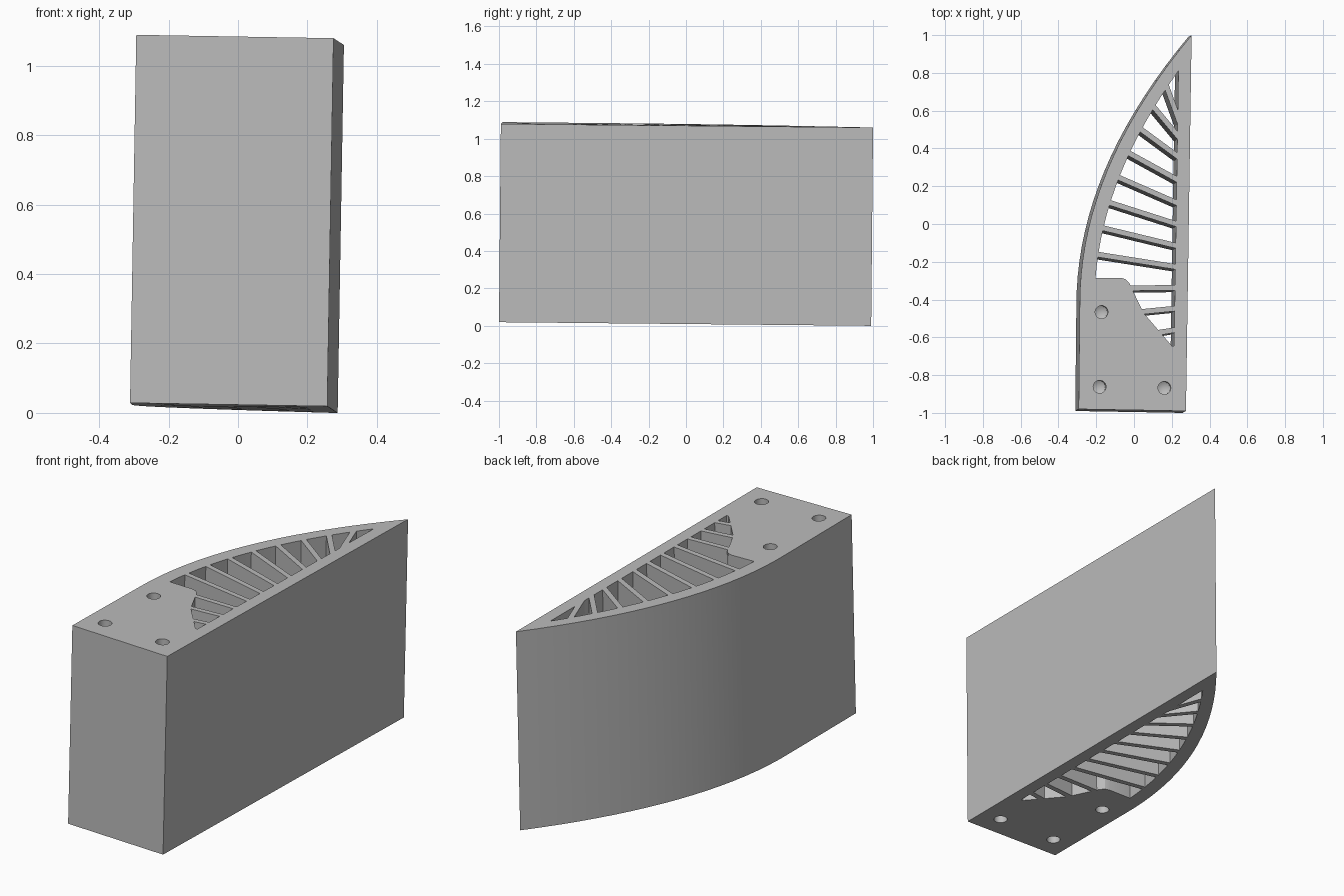
import bpy
import bmesh
from math import cos, sin, tau
from mathutils import Matrix, Vector

HEIGHT = 1.06
START, TIP = -0.42, 1.0   # where the curved side begins and ends

cube = bpy.data.objects.get("Cube")
if cube:
    bpy.data.objects.remove(cube, do_unlink=True)

grey = bpy.data.materials.new("plain grey")
grey.use_nodes = True
grey.diffuse_color = (0.5, 0.5, 0.5, 1)
grey.node_tree.nodes["Principled BSDF"].inputs["Base Color"].default_value = (0.5, 0.5, 0.5, 1)


def prism(name, points, bottom, top):
    """Extrude a flat outline between two heights."""
    bm = bmesh.new()
    face = bm.faces.new([bm.verts.new((x, y, bottom)) for x, y in points])
    out = bmesh.ops.extrude_face_region(bm, geom=[face])
    moved = [v for v in out["geom"] if isinstance(v, bmesh.types.BMVert)]
    bmesh.ops.translate(bm, verts=moved, vec=(0, 0, top - bottom))
    bmesh.ops.recalc_face_normals(bm, faces=bm.faces)
    mesh = bpy.data.meshes.new(name)
    bm.to_mesh(mesh)
    bm.free()
    mesh.materials.append(grey)
    obj = bpy.data.objects.new(name, mesh)
    bpy.context.collection.objects.link(obj)
    return obj


def subtract(target, cutter):
    """Cut one object from another and discard the cutter."""
    cutter.hide_render = True
    mod = target.modifiers.new("cut", "BOOLEAN")
    mod.operation, mod.solver, mod.object = "DIFFERENCE", "EXACT", cutter
    bpy.context.view_layer.objects.active = target
    bpy.ops.object.modifier_apply(modifier=mod.name)
    bpy.data.objects.remove(cutter, do_unlink=True)


def curve_x(y):
    """Curved outer side."""
    return -0.287 + 0.592 * (max(y - START, 0) / (TIP - START)) ** 2


def curve(y0, y1, steps, inset=0):
    ys = [y0 + (y1 - y0) * i / steps for i in range(steps + 1)]
    return [(curve_x(y) + inset, y) for y in ys]


# Solid body
body = prism("curved_block",
             [(-0.293, -0.98), (0.275, -0.99)] + curve(TIP, START, 18), 0, HEIGHT)

# Open pocket that follows the curved side, with a rounded step at its lower end
step = [(-0.07, -0.285), (-0.045, -0.292), (-0.025, -0.312), (-0.01, -0.345),
        (0.05, -0.47), (0.2, -0.645), (0.212, -0.645)]
pocket = prism("pocket_cutter",
               curve(0.81, -0.285, 16, 0.078) + step, -0.1, HEIGHT + 0.1)

# Ribs left standing across the pocket: left end, right end
ribs = [((-0.20, -0.16), (0.21, -0.225)), ((-0.17, -0.02), (0.215, -0.113)),
        ((-0.135, 0.115), (0.215, 0.003)), ((-0.09, 0.25), (0.22, 0.115)),
        ((-0.035, 0.38), (0.22, 0.24)), ((0.025, 0.51), (0.225, 0.363)),
        ((0.10, 0.625), (0.225, 0.475)), ((0.17, 0.735), (0.23, 0.57)),
        ((-0.01, -0.34), (0.21, -0.337)), ((0.06, -0.463), (0.21, -0.448)),
        ((0.13, -0.575), (0.21, -0.562))]
for left, right in ribs:
    a, b = Vector(left), Vector(right)
    along = (b - a).normalized()
    side = Vector((-along.y, along.x)) * 0.014
    a, b = a - along * 0.06, b + along * 0.06
    subtract(pocket, prism("rib_cutter", [a - side, b - side, b + side, a + side],
                           -0.2, HEIGHT + 0.2))
subtract(body, pocket)

# Blind screw holes with conical ends in both end faces
DEPTH = 0.25
for x, y in [(-0.172, -0.466), (-0.182, -0.862), (0.161, -0.868)]:
    ring = [(x + 0.034 * cos(tau * i / 24), y + 0.034 * sin(tau * i / 24)) for i in range(24)]
    for low, high, end in [(-0.1, DEPTH, DEPTH), (HEIGHT - DEPTH, HEIGHT + 0.1, HEIGHT - DEPTH)]:
        hole = prism("hole_cutter", ring, low, high)
        bm = bmesh.new()
        bm.from_mesh(hole.data)
        cap = [f for f in bm.faces if len(f.verts) > 4
               and abs(f.calc_center_median().z - end) < 0.001]
        poke = bmesh.ops.poke(bm, faces=cap)
        for v in poke["verts"]:
            v.co.z += 0.02 if end == DEPTH else -0.02
        bm.to_mesh(hole.data)
        bm.free()
        subtract(body, hole)

# Slight lean of the whole block
body.data.transform(Matrix(((1, 0, 0.017, -0.018),
                            (0, 1, 0.0095, -0.01),
                            (-0.0172, -0.0095, 1, 0.0144),
                            (0, 0, 0, 1))))

bpy.ops.object.select_all(action="DESELECT")
body.select_set(True)
bpy.context.view_layer.objects.active = body
bpy.ops.object.shade_smooth_by_angle(angle=0.35)
